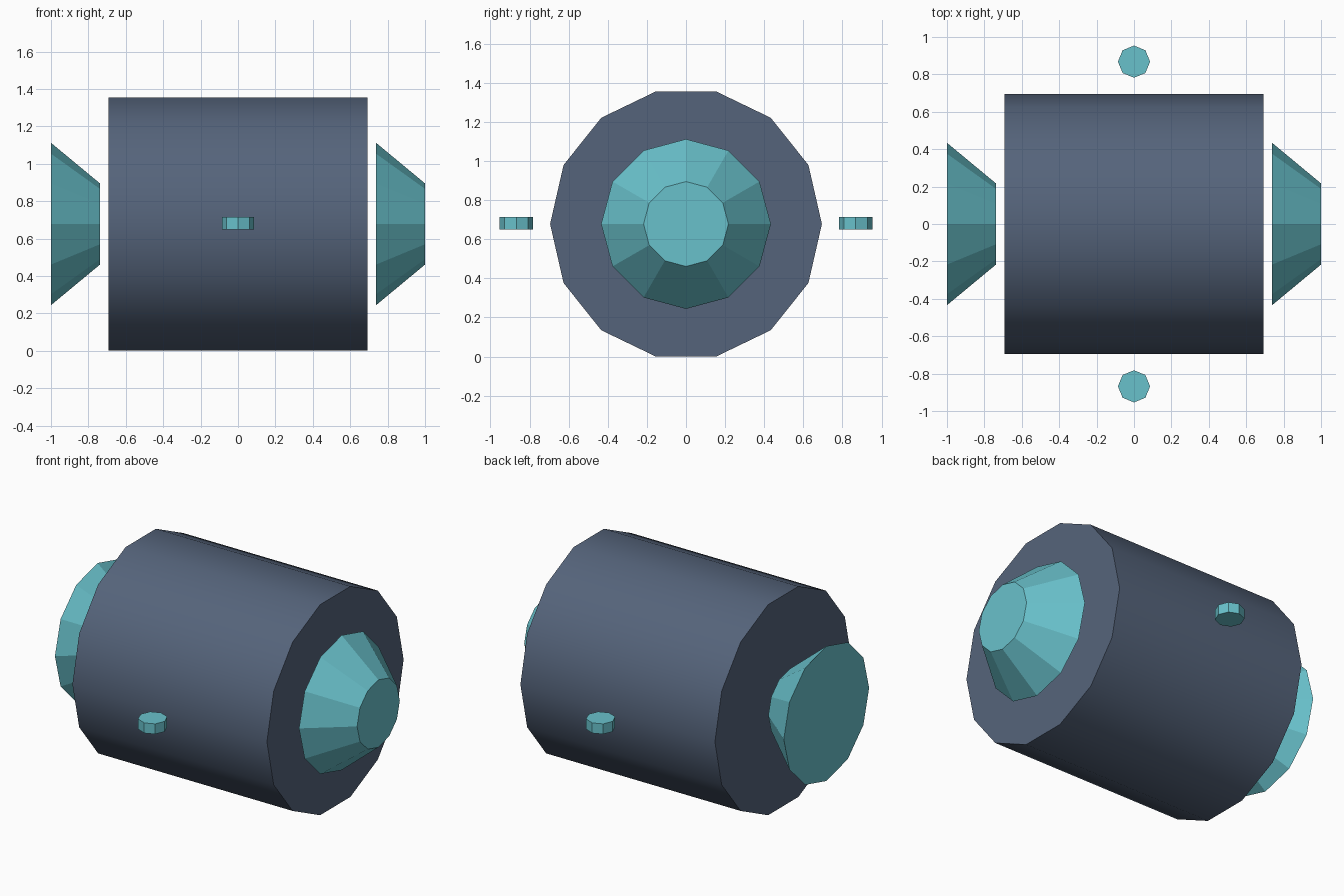
import bpy
from math import pi, radians
from mathutils import Matrix

cube = bpy.data.objects.get("Cube")
if cube:
    bpy.data.objects.remove(cube, do_unlink=True)

MID_Z = 0.678


def make_material(name, rgb):
    mat = bpy.data.materials.new(name)
    mat.use_nodes = True
    mat.diffuse_color = (*rgb, 1)
    mat.node_tree.nodes["Principled BSDF"].inputs["Base Color"].default_value = (*rgb, 1)
    return mat


slate = make_material("slate_blue", (0.091, 0.127, 0.198))
teal = make_material("pale_teal", (0.141, 0.535, 0.6))


def prism(name, sides, r_start, r_end, length, location, mat, along_x=False):
    """Capped cylinder or frustum along z, or along x, with a corner on the y axis or z axis."""
    bpy.ops.mesh.primitive_cone_add(vertices=sides, radius1=r_start, radius2=r_end,
                                    depth=length, location=location)
    obj = bpy.context.object
    obj.name = obj.data.name = name
    if along_x:
        obj.data.transform(Matrix.Rotation(pi / 2, 4, "Y"))
    obj.data.materials.append(mat)
    return obj


# Main drum: rounded shading on the side, crisp end caps
drum = prism("drum_body", 14, 0.695, 0.695, 1.385, (0, 0, MID_Z), slate, along_x=True)
bpy.ops.object.shade_smooth_by_angle(angle=radians(35))

# End cones, both tapering toward +x
for name, x in (("left_cone", 0.869), ("right_cone", -0.869)):
    prism(name, 12, 0.434, 0.217, 0.262, (x, 0, MID_Z), teal, along_x=True)

# Small floating discs in front and behind
for name, y in (("front_disc", -0.868), ("back_disc", 0.868)):
    prism(name, 8, 0.086, 0.086, 0.066, (0, y, 0.682), teal)
